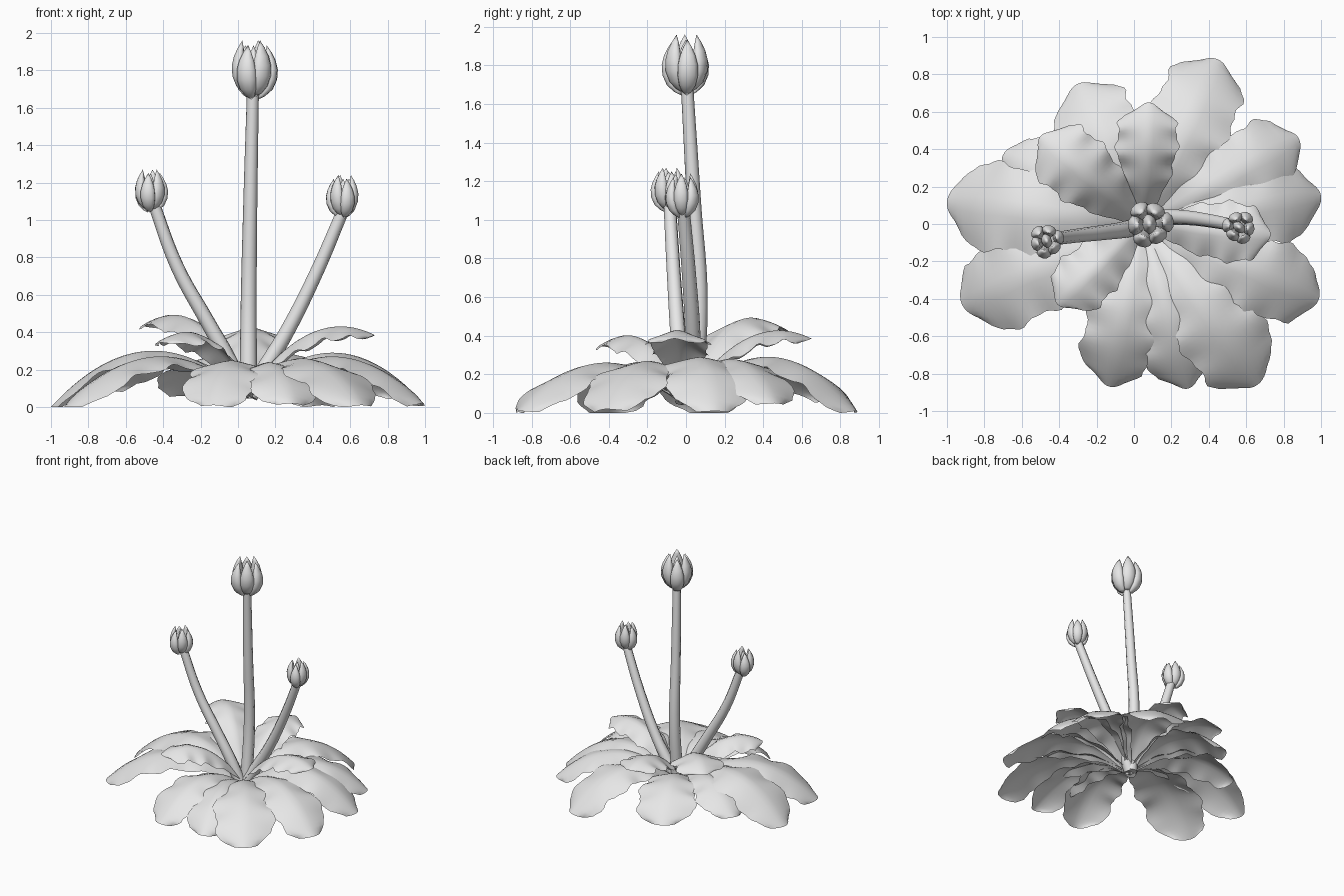
import bpy, bmesh, math, random
from mathutils import Vector

if "Cube" in bpy.data.objects:
    bpy.data.objects.remove(bpy.data.objects["Cube"])

random.seed(4)
grey = bpy.data.materials.new("plain grey")
grey.diffuse_color = (0.8, 0.8, 0.8, 1)
grey.use_nodes = True
grey.node_tree.nodes["Principled BSDF"].inputs["Base Color"].default_value = grey.diffuse_color
CENTRE = Vector((0.05, 0.0))


def finish(name, bm):
    for f in bm.faces:
        f.smooth = True
    mesh = bpy.data.meshes.new(name)
    bm.to_mesh(mesh)
    bm.free()
    mesh.materials.append(grey)
    ob = bpy.data.objects.new(name, mesh)
    bpy.context.collection.objects.link(ob)


def interp(table, t):
    for (a, va), (b, vb) in zip(table, table[1:]):
        if t <= b:
            return va + (vb - va) * (t - a) / (b - a)
    return table[-1][1]


# Half width of a leaf along its length: short stalk, broad blunt blade
OUTLINE = [(0, .12), (.12, .32), (.25, .56), (.4, .8), (.55, .94),
           (.75, 1.0), (.88, .93), (.95, .76), (1, .42)]


def leaf(name, tip, half, z_base, z_crest, z_tip, droop):
    """Arched leaf with lobed, rippled edges, from the centre to the tip."""
    bm = bmesh.new()
    axis = Vector(tip) - CENTRE
    length = axis.length
    axis.normalize()
    side = Vector((-axis.y, axis.x))
    ctrl = 2 * z_crest - 0.5 * (z_base + z_tip)
    ph = [random.uniform(0, 6.28), random.uniform(0, 6.28)]
    nu, nv = 36, 5
    rows = []
    for i in range(nu + 1):
        t = i / nu
        row = []
        for j in range(-nv, nv + 1):
            s = j / nv
            p = ph[j > 0]
            grow = min(1, 2 * t)
            lobe = 1 + (0.07 * math.sin(24 * t + p)
                        + 0.03 * math.sin(55 * t + 2 * p)) * grow
            w = half * interp(OUTLINE, t) * lobe * s
            # the sides stop short of the tip, so the end is rounded
            along = length * t - 0.05 * s * s * t ** 4
            pos = CENTRE + axis * along + side * w
            z = (1 - t) ** 2 * z_base + 2 * t * (1 - t) * ctrl + t * t * z_tip
            z -= droop * abs(w / half) ** 1.35 * (1 - 0.65 * t)
            z += 0.026 * s * s * math.sin(26 * t + p) * grow * (1 - 0.75 * t)
            row.append(bm.verts.new((pos.x, pos.y, max(z, 0.0))))
        rows.append(row)
    for a, b in zip(rows, rows[1:]):
        for j in range(2 * nv):
            bm.faces.new((a[j], b[j], b[j + 1], a[j + 1]))
    finish(name, bm)


# Lower rosette: tip x, tip y, half width, crest height, tip height
LOWER = [(-1.0, .12, .235, .30, 0), (-.92, -.43, .235, .27, 0),
         (-.13, -.87, .20, .25, .01), (.29, -.88, .18, .24, .02),
         (.66, -.86, .225, .26, .01), (.985, -.41, .21, .27, .02),
         (1.0, .15, .21, .29, .01), (.88, .46, .20, .28, .05),
         (.45, .88, .22, .29, .01), (-.30, .75, .22, .27, .06),
         (-.70, .37, .19, .27, .09)]
for k, (x, y, h, c, zt) in enumerate(LOWER):
    leaf(f"lower_leaf_{k + 1}", (x, y), h, .05, c, zt, .10)

# Upper leaves, raised and shorter
UPPER = [(.08, .65, .165, .39, .385), (-.50, .47, .185, .455, .43),
         (.73, -.06, .16, .395, .385), (-.41, -.43, .16, .375, .345)]
for k, (x, y, h, c, zt) in enumerate(UPPER):
    leaf(f"upper_leaf_{k + 1}", (x, y), h, .08, c, zt, .125)


def stem(name, points, r0, r1):
    """Tapered flower stalk along a smooth path."""
    cu = bpy.data.curves.new(name, 'CURVE')
    cu.dimensions = '3D'
    cu.bevel_depth = 1.0
    cu.bevel_resolution = 2
    cu.use_fill_caps = True
    cu.resolution_u = 6
    sp = cu.splines.new('BEZIER')
    sp.bezier_points.add(len(points) - 1)
    for i, (bp, co) in enumerate(zip(sp.bezier_points, points)):
        bp.co = co
        bp.handle_left_type = bp.handle_right_type = 'AUTO'
        bp.radius = r0 + (r1 - r0) * i / (len(points) - 1)
    cu.materials.append(grey)
    ob = bpy.data.objects.new(name, cu)
    bpy.context.collection.objects.link(ob)
    bpy.ops.object.select_all(action='DESELECT')
    ob.select_set(True)
    bpy.context.view_layer.objects.active = ob
    bpy.ops.object.convert(target='MESH')
    bpy.ops.object.shade_smooth_by_angle(angle=math.radians(65))


stem("middle_stem", [(.055, .03, .05), (.057, .07, .55), (.066, .04, 1.1),
                     (.08, .005, 1.70)], .048, .032)
stem("left_stem", [(.03, -.01, .06), (-.05, -.03, .25), (-.16, -.045, .45),
                   (-.325, -.065, .75), (-.455, -.085, 1.10)], .048, .033)
stem("right_stem", [(.06, .02, .06), (.14, .035, .20), (.26, .035, .40),
                    (.42, .015, .72), (.57, -.015, 1.07)], .048, .033)

# Pod profile: height fraction, radius fraction, outward lean of the centre
POD = [(0, .0, .3), (.06, .45, .5), (.18, .8, .8), (.36, 1.0, .98),
       (.55, .97, 1.04), (.72, .74, 1.0), (.87, .4, .9), (1, .0, .78)]


def bud(name, base, height, spread, fat, turn):
    """Ring of six pointed pods around a middle one."""
    bm = bmesh.new()
    sides = 10
    for k in range(7):
        a = turn + k * math.tau / 6
        reach = 0 if k == 6 else spread * (1.06, .9)[k % 2]
        low = height * (0, .05)[k % 2]
        tall = height * (.92, .95)[k % 2]
        rings = []
        for h, r, lean in POD:
            c = Vector((math.cos(a), math.sin(a), 0)) * reach * lean
            c += Vector(base) + Vector((0, 0, low + tall * h))
            if r == 0:
                rings.append([bm.verts.new(c)] * sides)
                continue
            ring = []
            for i in range(sides):
                q = math.tau * i / sides
                u, v = fat * r * 0.7 * math.cos(q), fat * r * math.sin(q)
                ring.append(bm.verts.new(c + Vector((
                    u * math.cos(a) - v * math.sin(a),
                    u * math.sin(a) + v * math.cos(a), 0))))
            rings.append(ring)
        for lo, hi in zip(rings, rings[1:]):
            for i in range(sides):
                j = (i + 1) % sides
                quad = list(dict.fromkeys((lo[i], lo[j], hi[j], hi[i])))
                bm.faces.new(quad)
    finish(name, bm)


bud("middle_bud", (.083, 0, 1.645), .315, .085, .055, .1)
bud("left_bud", (-.467, -.09, 1.04), .23, .062, .040, .3)
bud("right_bud", (.562, -.017, 1.01), .23, .060, .039, .9)
